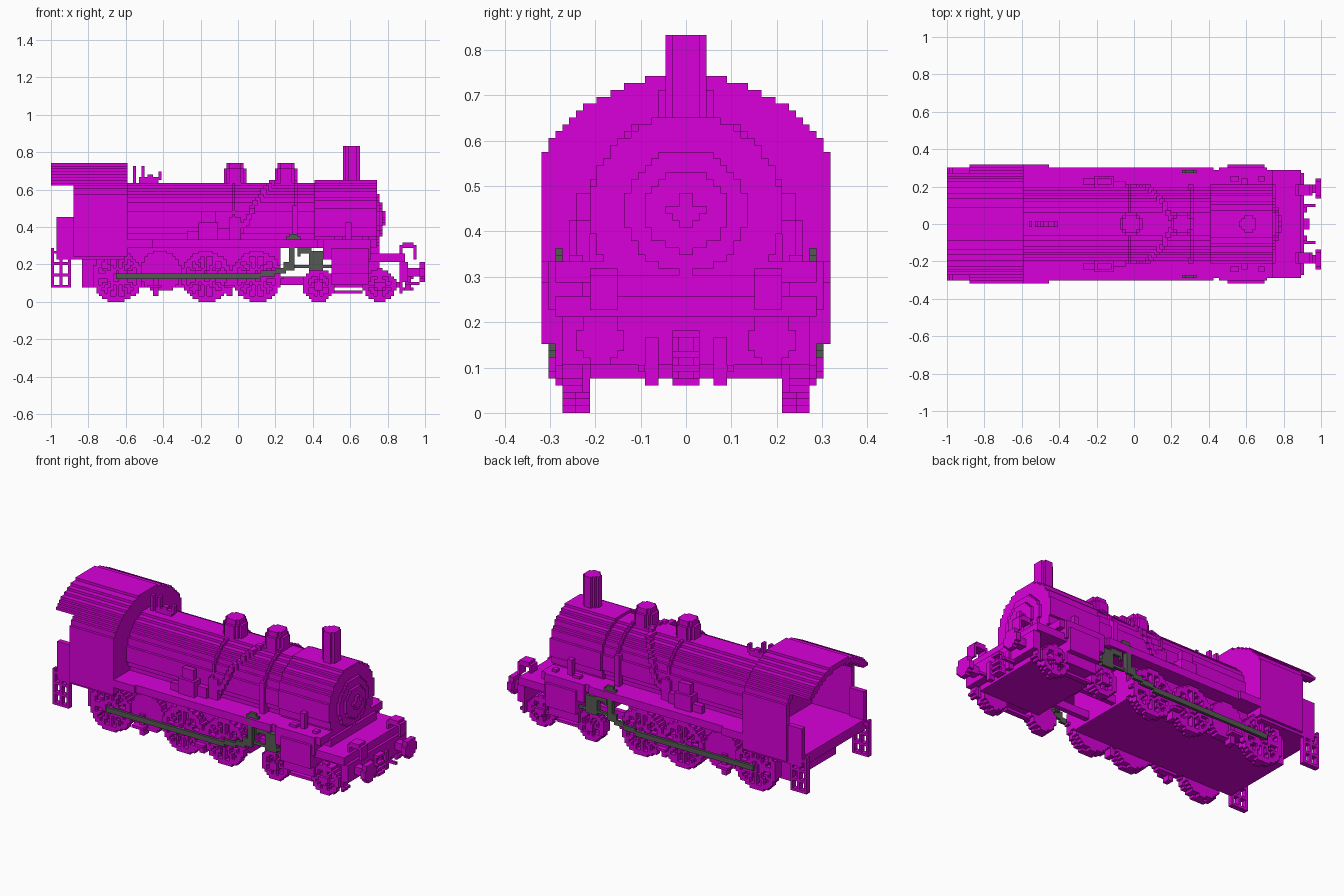
import bpy, bmesh
from math import hypot, atan2, pi, sin, cos, radians
from mathutils import Vector

cube = bpy.data.objects.get("Cube")
if cube:
    bpy.data.objects.remove(cube)

N = 66          # voxels per unit


def material(name, rgb):
    m = bpy.data.materials.new(name)
    m.use_nodes = True
    m.diffuse_color = (*rgb, 1)
    m.node_tree.nodes["Principled BSDF"].inputs["Base Color"].default_value = (*rgb, 1)
    return m


PURPLE = material("bright_purple", (0.7, 0, 0.7))
GREY = material("dark_grey", (0.09, 0.1, 0.085))


def finish(name, bm, mat):
    bmesh.ops.remove_doubles(bm, verts=bm.verts, dist=0.0005)
    mesh = bpy.data.meshes.new(name)
    bm.to_mesh(mesh)
    bm.free()
    mesh.materials.append(mat)
    bpy.context.collection.objects.link(bpy.data.objects.new(name, mesh))


def quad(bm, points, normal):
    f = bm.faces.new([bm.verts.new(p) for p in points])
    f.normal_update()
    if f.normal.dot(normal) < 0:
        f.normal_flip()


def sides(name, pair):
    return (("left_" + name, 1), ("right_" + name, -1)) if pair else ((name, 1),)


def prism(name, axis, lo, hi, us, vs, test, mat=PURPLE, pair=False):
    """Stepped profile, where test(u, v) holds, pushed along one axis."""
    lo, hi = round(lo * N), round(hi * N)
    cells = {(u, v) for u in range(round(us[0] * N), round(us[1] * N))
             for v in range(round(vs[0] * N), round(vs[1] * N))
             if test((u + .5) / N, (v + .5) / N)}
    for label, s in sides(name, pair):
        def place(w, u, v):
            p = [u, v]
            p.insert(axis, w)
            return Vector((p[0], p[1] * s, p[2]))
        bm = bmesh.new()
        for u, v in cells:
            for w, d in ((lo, -1), (hi, 1)):
                quad(bm, [place(w, a, b) / N for a, b in
                          ((u, v), (u + 1, v), (u + 1, v + 1), (u, v + 1))], place(d, 0, 0))
            for d in (-1, 1):
                e = max(d, 0)
                if (u + d, v) not in cells:
                    quad(bm, [place(w, u + e, b) / N for w, b in
                              ((lo, v), (hi, v), (hi, v + 1), (lo, v + 1))], place(0, d, 0))
                if (u, v + d) not in cells:
                    quad(bm, [place(w, a, v + e) / N for w, a in
                              ((lo, u), (hi, u), (hi, u + 1), (lo, u + 1))], place(0, 0, d))
        finish(label, bm, mat)


def boxes(name, ranges, mat=PURPLE, pair=True):
    """Boxes given as x, y, z ranges, snapped to the voxel grid."""
    for label, s in sides(name, pair):
        bm = bmesh.new()
        for r in ranges:
            a = [round(c * N) / N for c in r]
            made = bmesh.ops.create_cube(bm, size=1)["verts"]
            for v in made:
                x, y, z = (a[2 * i] if v.co[i] < 0 else a[2 * i + 1] for i in range(3))
                v.co = (x, y * s, z)
        bmesh.ops.recalc_face_normals(bm, faces=bm.faces)
        finish(label, bm, mat)


def disc(r, cx=0, cy=0, inner=0):
    return lambda u, v: inner <= hypot(u - cx, v - cy) <= r


# boiler, smokebox and door
BZ = .445
W, H = (-.32, .32), (0, .8)
prism("boiler", 0, -.6, .41, W, (.285, .8), disc(.195, 0, BZ))
prism("smokebox", 0, .41, .74, W, (.285, .8), disc(.212, 0, BZ))
prism("smokebox_door", 0, .74, .758, W, H, disc(.135, 0, BZ))
prism("door_plate", 0, .758, .773, W, H, disc(.09, 0, BZ))
prism("door_handle", 0, .773, .788, W, H,
      lambda y, z: abs(y) + abs(z - BZ) < .04 and min(abs(y), abs(z - BZ)) < .016)
boxes("door_step", [(.75, .773, -.03, .03, .36, .375)], pair=False)
for i, x in enumerate((-.03, .303)):
    prism(f"boiler_band_{i}", 0, x, x + .015, W, (.33, .8), disc(.207, 0, BZ))

# chimney and domes
prism("chimney", 2, .63, .833, (.5, .7), W, disc(.045, .61, 0))
for i, x in enumerate((-.015, .258)):
    prism(f"dome_{i}", 2, .58, .715, (x - .1, x + .1), W, disc(.062, x, 0))
    prism(f"dome_cap_{i}", 2, .715, .745, (x - .1, x + .1), W, disc(.045, x, 0))
boxes("whistles", [(-.565, -.55, -.015, .015, .63, .73), (-.535, -.42, -.015, .015, .63, .66),
                   (-.51, -.495, -.015, .015, .65, .725), (-.48, -.45, -.015, .015, .65, .685),
                   (-.43, -.415, -.015, .015, .65, .7)], pair=False)

# cab
ROOF = disc(.381, 0, .365, .345)
R = (-.303, .303)
prism("cab_roof", 0, -.885, -.595, R, (.575, .8), ROOF)
prism("roof_overhang", 0, -1, -.885, R, (.622, .8), ROOF)
prism("cab_front_wall", 0, -.625, -.595, R, (.24, .8), disc(.372, 0, .365))
boxes("cab_side", [(-.885, -.595, .288, .318, .24, .576), (-.97, -.885, .275, .305, .22, .455),
                   (-.6, -.46, .275, .318, .288, .335)])
boxes("cab_floor", [(-.97, -.6, -.305, .305, .22, .285)], pair=False)
boxes("ladder", [(x, x + .015, .275, .305, .076, .29) for x in (-1, -.955, -.91)]
      + [(-1, -.895, .275, .305, z, z + .015) for z in (.076, .136, .197, .26)])

# frame, running boards and front platform
boxes("main_frame", [(-.84, .22, -.212, .212, .076, .29)], pair=False)
boxes("running_board", [(-.6, .43, -.305, .305, .288, .333),
                        (.43, .745, -.29, .29, .288, .333)], pair=False)
boxes("smokebox_saddle", [(.5, .76, -.21, .21, .1, .3)], pair=False)
boxes("front_platform", [(.69, .9, -.29, .29, .212, .258),
                         (.87, .91, -.275, .275, .106, .215)], pair=False)
boxes("bogie_frame", [(.47, .86, -.21, .21, .076, .106)], pair=False)
boxes("frame_bar", [(.2, .5, .09, .12, .09, .136), (.52, .67, .23, .26, .045, .06)])

# cylinders and valve chests
prism("cylinder", 0, .5, .69, (.2, .33), (.09, .3),
      lambda y, z: y < (.318 if .155 < z < .288 else .288), pair=True)
boxes("valve_chest", [(.455, .71, .23, .305, .227, .335)])
boxes("board_boxes", [(.515, .56, .225, .255, .33, .348), (.575, .605, .21, .24, .33, .42),
                      (.67, .7, .225, .255, .33, .348)])


# wheels
def spoked(cx, r, count):
    def test(x, z):
        dx, dz = x - cx, z - r
        d = hypot(dx, dz)
        step = 2 * pi / count
        off = (atan2(dz, dx) + step / 2) % step - step / 2
        return d <= r and (d > r - .03 or d < .035 or abs(sin(off)) * d < .009)
    return test


for kind, r, count, centres in (("drive_wheel", .135, 12, (-.645, -.17, .1)),
                                ("bogie_wheel", .088, 4, (.432, .757))):
    for i, x in enumerate(centres):
        span = (x - .15, x + .15)
        prism(f"{kind}_{i}", 1, .242, .273, span, H, spoked(x, r, count), pair=True)
        prism(f"{kind}_back_{i}", 1, .212, .242, span, H, disc(r - .006, x, r), pair=True)
        prism(f"{kind}_hub_{i}", 1, .27, .29, span, H, disc(.026, x, r), pair=True)
prism("middle_wheel", 1, .212, .26, (-.6, -.25), (.06, .3), disc(.11, -.415, .16), pair=True)
boxes("brake", [(x, x + .03, .22, .27, .03, .15) for x in (-.46, -.06)]
      + [(x - .02, x + .05, .24, .305, .076, .09) for x in (-.46, -.06)])

# rods and valve gear
boxes("coupling_rod", [(-.65, .12, .288, .305, .122, .152), (.12, .2, .288, .305, .136, .167),
                       (.2, .26, .288, .305, .152, .182), (.25, .31, .288, .305, .167, .212)], GREY)
boxes("valve_gear", [(.27, .3, .273, .305, .2, .3), (.258, .333, .288, .31, .303, .333),
                     (.258, .333, .273, .288, .333, .348), (.273, .318, .273, .288, .345, .364),
                     (.3, .5, .273, .295, .182, .2), (.38, .45, .26, .295, .17, .273),
                     (.33, .39, .273, .295, .258, .288), (.318, .333, .273, .295, .24, .32)], GREY)

# buffers, lamps, coupling and steps
prism("buffer_head", 0, .97, 1, (.1, .3), H, disc(.052, .19, .163), pair=True)
prism("buffer_stem", 0, .9, .97, (.1, .3), H, disc(.026, .19, .163), pair=True)
prism("lamp", 1, .15, .21, (.84, 1), (.18, .34),
      lambda x, z: (abs(x - .91) < .05 and abs(z - .265) < .055
                    and abs(x - .91) + abs(z - .265) < .08
                    and (abs(x - .91) > .03 or z > .295)), pair=True)
boxes("coupling_hose", [(.9, .93, .06, .09, .06, .167)])
boxes("coupling_hook", [(.9, .945, -.03, .03, z, z + .015) for z in (.06, .09, .12, .167)]
      + [(.9, .93, y, y + .015, .06, .182) for y in (-.03, .015)], pair=False)
boxes("front_step", [(.863, .88, .23, .275, .045, .2), (.86, .9, .23, .275, .06, .076),
                     (.9, .97, .09, .105, .09, .106)])

# side fittings on the boiler
boxes("air_pump", [(-.21, -.11, .2, .255, .33, .42), (-.195, -.125, .21, .25, .42, .485),
                   (-.27, -.21, .21, .24, .333, .38), (-.1, -.05, .2, .23, .333, .4)])
pipe = []
for t in range(16):
    a = radians(80 - t * 7)
    x, y, z = .2 - t * .013, .198 * cos(a), BZ + .198 * sin(a)
    pipe.append((x - .015, x + .015, y - .015, y + .015, max(z, .35) - .015, max(z, .35) + .015))
boxes("sand_pipe", pipe)
boxes("steam_pipe", [(.29, .32, .18, .21, .33, .52), (-.04, .01, .18, .21, .33, .45)])
